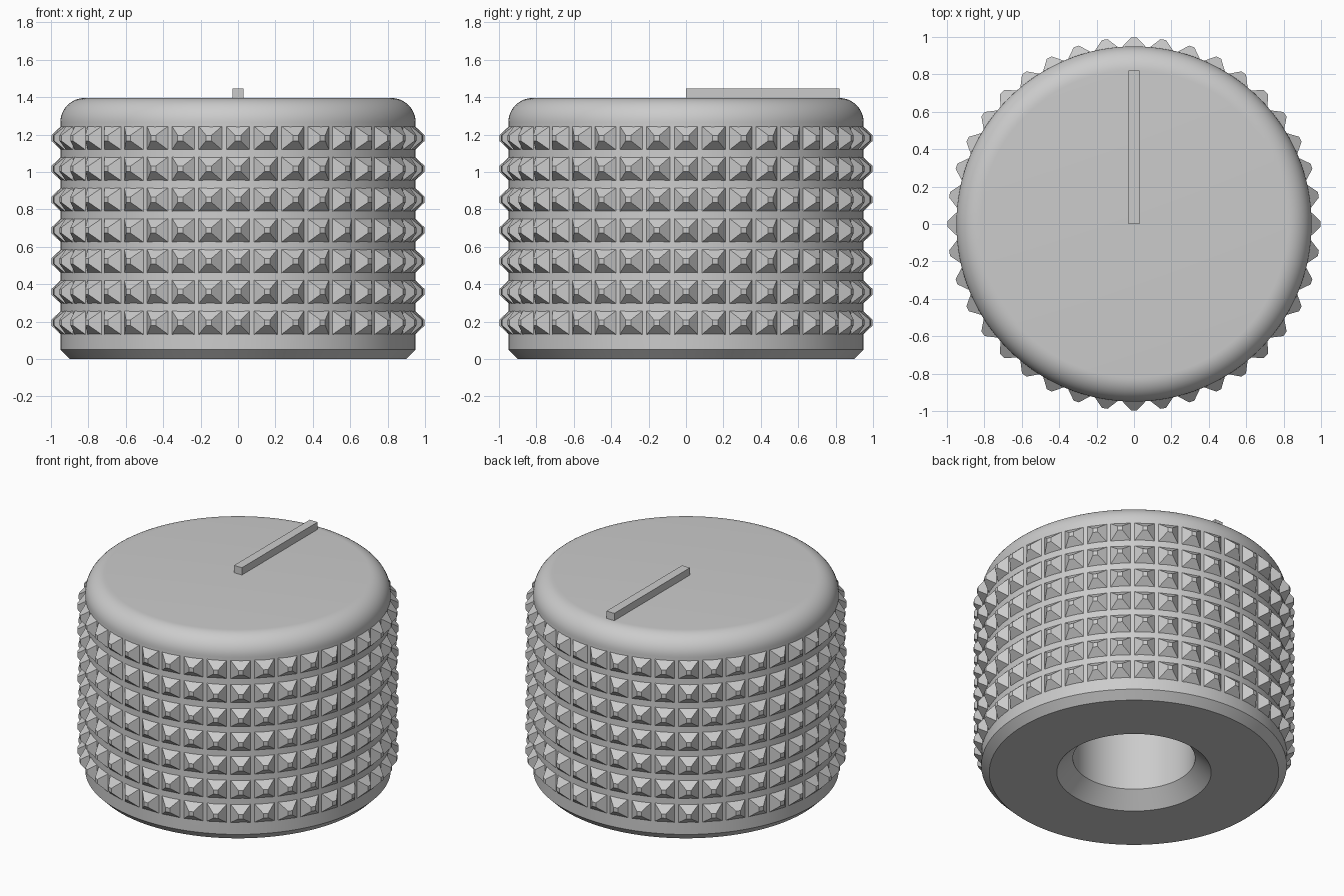
import bpy, bmesh, math
from mathutils import Matrix, Vector

if "Cube" in bpy.data.objects:
    bpy.data.objects.remove(bpy.data.objects["Cube"])

grey = bpy.data.materials.new("plain grey")
grey.diffuse_color = (0.6, 0.6, 0.6, 1)
grey.use_nodes = True
grey.node_tree.nodes["Principled BSDF"].inputs["Base Color"].default_value = grey.diffuse_color


def make_object(name, bm):
    bmesh.ops.recalc_face_normals(bm, faces=bm.faces)
    mesh = bpy.data.meshes.new(name)
    bm.to_mesh(mesh)
    bm.free()
    mesh.materials.append(grey)
    obj = bpy.data.objects.new(name, mesh)
    bpy.context.collection.objects.link(obj)
    return obj


# Knob body: revolved profile with chamfered base, rounded top and blind shaft hole
R, TOP, FILLET = 0.95, 1.395, 0.13
profile = [(0, 1.1), (0.38, 1.1), (0.38, 0.1), (0.48, 0), (0.90, 0), (R, 0.05)]
for i in range(13):
    a = math.radians(90 * i / 12)
    profile.append((R - FILLET + FILLET * math.cos(a), TOP - FILLET + FILLET * math.sin(a)))
profile.append((0, TOP))

bm = bmesh.new()
verts = [bm.verts.new((r, 0, z)) for r, z in profile]
edges = [bm.edges.new(pair) for pair in zip(verts, verts[1:])]
bmesh.ops.spin(bm, geom=verts + edges, cent=(0, 0, 0), axis=(0, 0, 1),
               angle=2 * math.pi, steps=128, use_merge=True)
bmesh.ops.remove_doubles(bm, verts=bm.verts, dist=0.0001)
body = make_object("knob_body", bm)
bpy.context.view_layer.objects.active = body
body.select_set(True)
bpy.ops.object.shade_smooth_by_angle(angle=math.radians(30))

# Grip studs: rings of blunt pyramids around the side
ROWS, COLUMNS = 7, 40
BASE, TIP = 0.064, 0.015
bm = bmesh.new()
for row in range(ROWS):
    z = 0.194 + 0.1645 * row
    for col in range(COLUMNS):
        turn = Matrix.Rotation(2 * math.pi * col / COLUMNS, 3, 'Z')
        loops = []
        for r, half in ((0.946, BASE), (0.998, TIP)):
            loops.append([bm.verts.new(turn @ Vector((r, sy * half, z + sz * half)))
                          for sy, sz in ((-1, -1), (1, -1), (1, 1), (-1, 1))])
        lower, upper = loops
        bm.faces.new(lower[::-1])
        bm.faces.new(upper)
        for i in range(4):
            j = (i + 1) % 4
            bm.faces.new((lower[i], lower[j], upper[j], upper[i]))
make_object("grip_studs", bm)

# Pointer bar on the top face
bm = bmesh.new()
bmesh.ops.create_cube(bm, size=1, matrix=Matrix.Translation((0, 0.41, 1.415))
                      @ Matrix.Diagonal((0.06, 0.82, 0.06, 1)))
make_object("pointer_bar", bm)
